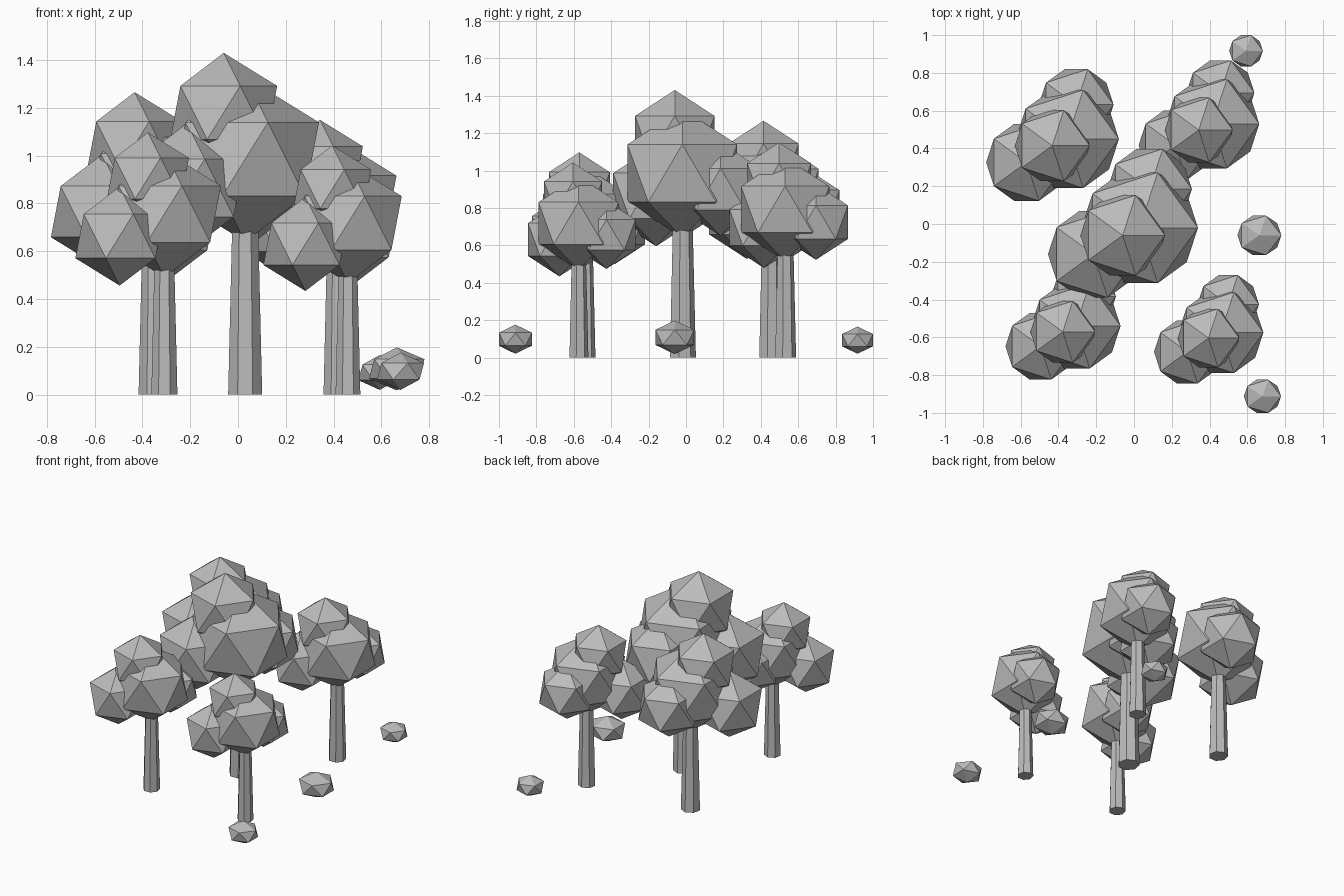
import bpy

cube = bpy.data.objects.get("Cube")
if cube:
    bpy.data.objects.remove(cube, do_unlink=True)

grey = bpy.data.materials.new("plain grey")
grey.use_nodes = True
colour = (0.5, 0.5, 0.5, 1)
grey.diffuse_color = colour
grey.node_tree.nodes["Principled BSDF"].inputs["Base Color"].default_value = colour


def finish(name):
    obj = bpy.context.object
    obj.name = name
    obj.data.materials.append(grey)
    return obj


def ball(name, centre, radii):
    """Faceted twenty-sided ball, optionally squashed."""
    bpy.ops.mesh.primitive_ico_sphere_add(subdivisions=1, radius=1, location=centre)
    finish(name).scale = radii


# Foliage clumps relative to the trunk foot: offset and radius
CLUMPS = {
    "crown": ((0, 0, 0.985), 0.345),
    "top_clump": ((-0.09, -0.04, 1.18), 0.25),
    "side_clump": ((-0.244, -0.14, 0.865), 0.27),
    "back_clump": ((0.053, 0.205, 0.90), 0.25),
}


def tree(name, x, y, size):
    # Tapered seven-sided trunk
    height = 0.78 * size
    bpy.ops.mesh.primitive_cone_add(vertices=7, radius1=0.073 * size, radius2=0.054 * size,
                                    depth=height, location=(x, y, height / 2))
    finish(name + "_trunk")
    # Overlapping foliage
    for part, (offset, radius) in CLUMPS.items():
        dx, dy, dz = (size * v for v in offset)
        ball(f"{name}_{part}", (x + dx, y + dy, dz), [radius * size] * 3)


# Five copies of the same tree at different sizes
tree("middle_tree", 0.03, -0.02, 1.0)
tree("back_right_tree", -0.353, 0.45, 0.885)
tree("back_left_tree", 0.415, 0.53, 0.804)
tree("front_right_tree", -0.308, -0.54, 0.767)
tree("front_left_tree", 0.46, -0.575, 0.729)

# Squashed bushes along the left side
ball("middle_bush", (0.664, -0.06, 0.108), (0.13, 0.122, 0.09))
ball("front_bush", (0.68, -0.912, 0.098), (0.11, 0.103, 0.078))
ball("back_bush", (0.593, 0.917, 0.093), (0.1, 0.097, 0.073))
